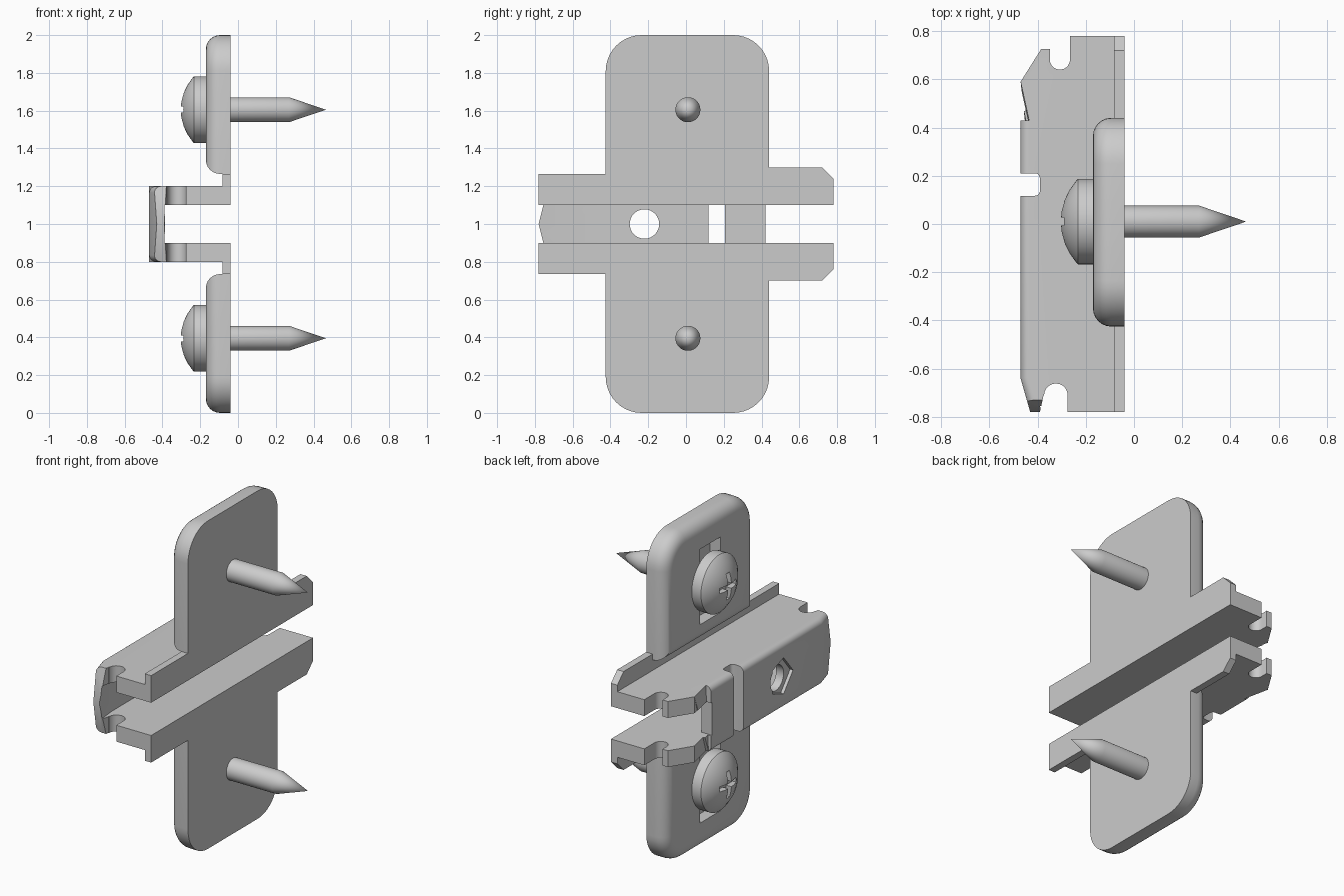
import bpy, bmesh
from math import pi, sin, cos, radians
from mathutils import Matrix, Vector

if "Cube" in bpy.data.objects:
    bpy.data.objects.remove(bpy.data.objects["Cube"])


def finish(bm, name):
    bmesh.ops.recalc_face_normals(bm, faces=bm.faces[:])
    me = bpy.data.meshes.new(name)
    bm.to_mesh(me)
    bm.free()
    ob = bpy.data.objects.new(name, me)
    bpy.context.collection.objects.link(ob)
    return ob


def prism(name, pts, axis, a, b, pick=None, r=0.0):
    """Extrude a profile along x (pts = y,z) or z (pts = x,y); round picked edges."""
    put = (lambda p, t: (t, p[0], p[1])) if axis == 'x' else (lambda p, t: (p[0], p[1], t))
    bm = bmesh.new()
    lo = [bm.verts.new(put(p, a)) for p in pts]
    hi = [bm.verts.new(put(p, b)) for p in pts]
    bm.faces.new(lo)
    bm.faces.new(hi)
    n = len(pts)
    for i in range(n):
        j = (i + 1) % n
        bm.faces.new((lo[i], lo[j], hi[j], hi[i]))
    bmesh.ops.recalc_face_normals(bm, faces=bm.faces[:])
    if pick:
        edges = [e for e in bm.edges if pick(e.verts[0].co, e.verts[1].co)]
        bmesh.ops.bevel(bm, geom=edges, offset=r, segments=6, profile=0.5,
                        affect='EDGES', clamp_overlap=True)
    return finish(bm, name)


def box(name, x, y, z):
    return prism(name, [(x[0], y[0]), (x[1], y[0]), (x[1], y[1]), (x[0], y[1])], 'z', *z)


def cut(ob, *cutters):
    bpy.context.view_layer.objects.active = ob
    for c in cutters:
        m = ob.modifiers.new("cut", 'BOOLEAN')
        m.operation, m.solver, m.object = 'DIFFERENCE', 'EXACT', c
        bpy.ops.object.modifier_apply(modifier=m.name)
        bpy.data.objects.remove(c)


def smooth(ob):
    bpy.ops.object.select_all(action='DESELECT')
    ob.select_set(True)
    bpy.context.view_layer.objects.active = ob
    bpy.ops.object.shade_smooth_by_angle(angle=radians(30))


def arc(cx, cy, r, a0, a1, n=10):
    return [(cx + r * cos(radians(a0 + (a1 - a0) * i / n)),
             cy + r * sin(radians(a0 + (a1 - a0) * i / n))) for i in range(n + 1)]


# Channel: side profile with hook notches at both ends and a slot across the web
profile = [(-0.47, -0.64), (-0.43, -0.78), (-0.39, -0.78), (-0.375, -0.71)]
profile += arc(-0.324, -0.71, 0.049, 180, 0)
profile += [(-0.275, -0.78), (-0.04, -0.78), (-0.04, 0.78), (-0.265, 0.78)]
profile += arc(-0.307, 0.682, 0.042, 0, -180)
profile += [(-0.349, 0.725), (-0.385, 0.725), (-0.47, 0.59), (-0.47, 0.43), (-0.47, 0.21)]
profile += arc(-0.41, 0.19, 0.02, 90, 0, 4) + arc(-0.41, 0.137, 0.02, 0, -90, 4)
profile += [(-0.47, 0.117)]
channel = prism("channel", profile, 'z', 0.8, 1.2,
                lambda p, q: abs(p.z - q.z) < 1e-4 and max(p.x, q.x) < -0.42
                and max(p.y, q.y) < 0.435 and abs(p.y - q.y) > 0.1, 0.035)
inside = prism("inside_cutter", [(-0.4, 0.9), (-0.4, -0.64), (-0.375, -0.9), (0.1, -0.9), (0.1, 0.9)],
               'z', 0.9, 1.1)
fork = box("fork_cutter", (-0.6, 0), (0.42, 0.9), (0.9, 1.1))
hole = prism("hole_cutter", arc(-0.22, 1, 0.078, 0, 348.75, 31), 'x', -0.6, -0.3)
mark = prism("recess_cutter", [(-0.16, 0.93), (-0.16, 1.07), (-0.27, 1.11), (-0.36, 1.0), (-0.27, 0.89)],
             'x', -0.6, -0.45)
tips = [prism("tip_cutter", [(-0.9, 1 + s * 0.3), (-0.9, 1), (-0.78, 1), (-0.705, 1 + s * 0.3)],
              'x', -0.6, -0.376) for s in (1, -1)]
cut(channel, inside, fork, hole, mark, *tips)
smooth(channel)


def screw(name, y, z):
    # Turned profile: (distance along x, radius)
    prof = [(-0.304, 0), (-0.300, 0.045), (-0.287, 0.09), (-0.268, 0.13), (-0.238, 0.172),
            (-0.232, 0.177), (-0.168, 0.177), (-0.168, 0.066), (0.27, 0.066), (0.465, 0)]
    bm = bmesh.new()
    vs = [bm.verts.new((x, r, 0)) for x, r in prof]
    es = [bm.edges.new(p) for p in zip(vs, vs[1:])]
    bmesh.ops.spin(bm, geom=vs + es, cent=(0, 0, 0), axis=(1, 0, 0), angle=2 * pi, steps=40)
    bmesh.ops.remove_doubles(bm, verts=bm.verts[:], dist=1e-4)
    bmesh.ops.translate(bm, verts=bm.verts[:], vec=(0, y, z))
    ob = finish(bm, name)
    # Cross-shaped drive recess
    cut(ob, box("slot_cutter", (-0.4, -0.265), (y - 0.08, y + 0.08), (z - 0.016, z + 0.016)),
        box("slot_cutter", (-0.4, -0.265), (y - 0.016, y + 0.016), (z - 0.08, z + 0.08)))
    smooth(ob)


for s, side in ((1, "upper"), (-1, "lower")):
    def flip(pts):
        return [(y, 1 + s * z) for y, z in pts]

    # Wing plate with rounded outer corners and a soft front rim
    outline = [(-0.425, 0.265), (0.44, 0.265)] + arc(0.25, 0.81, 0.19, 0, 90) + arc(-0.235, 0.81, 0.19, 90, 180)
    wing = prism(side + "_wing", flip(outline), 'x', -0.17, -0.04,
                 lambda p, q: p.x < -0.16 and q.x < -0.16, 0.075)
    zc = 1 + s * 0.605
    cut(wing, box("slot_cutter", (-0.3, -0.1), (-0.09, 0.11), (zc - 0.23, zc + 0.23)))
    smooth(wing)
    # Thin flange along the channel wall
    prism(side + "_flange", flip([(-0.78, 0.2), (0.78, 0.2), (0.78, 0.24), (0.72, 0.3), (0.44, 0.3),
                                  (0.44, 0.265), (-0.78, 0.265)]), 'x', -0.083, -0.04)
    screw(side + "_screw", 0.01, zc)
